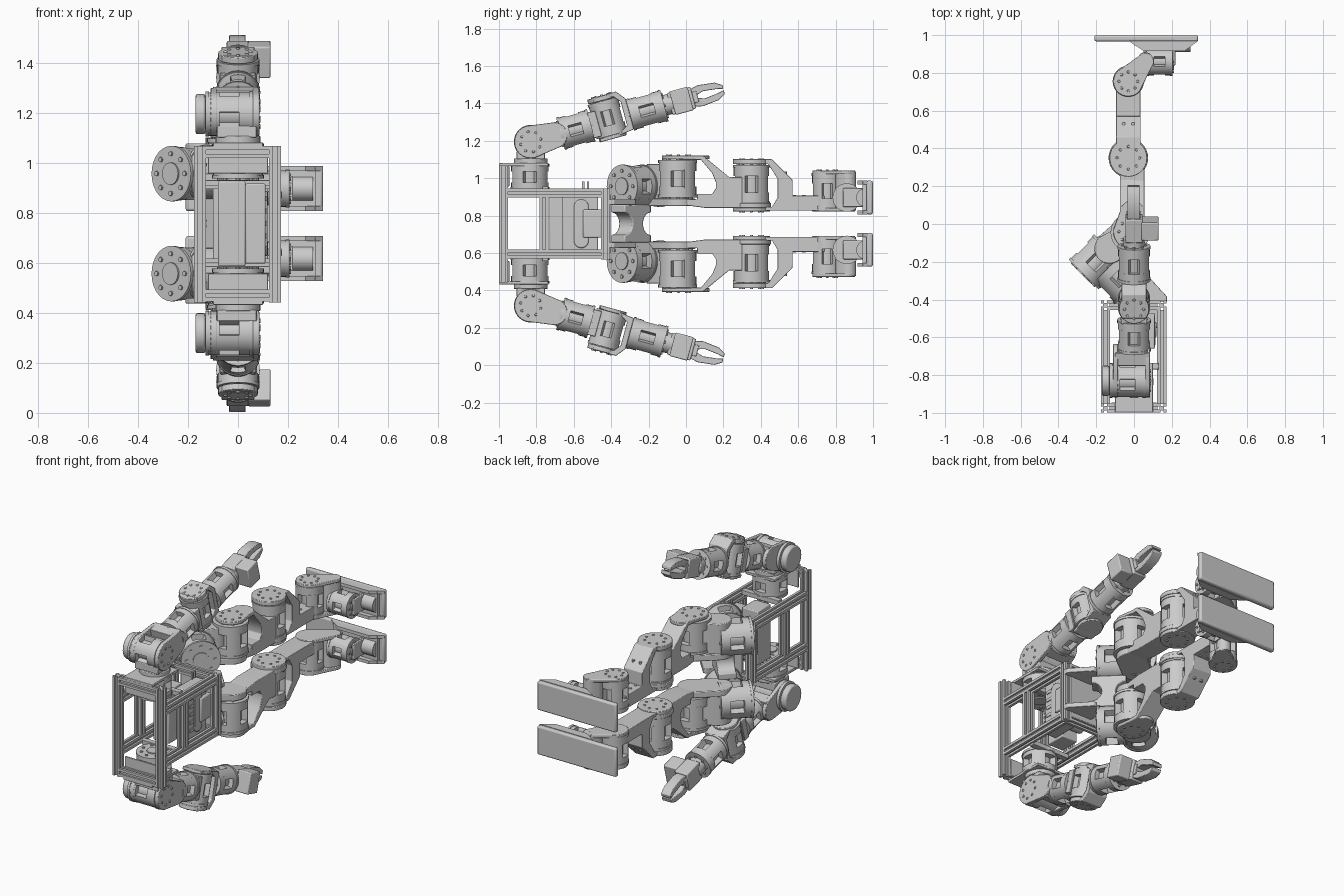
import bpy, bmesh, math
from mathutils import Matrix, Vector

if "Cube" in bpy.data.objects:
    bpy.data.objects.remove(bpy.data.objects["Cube"])

MID = 0.757                      # the robot mirrors about this height
I = Matrix.Identity(4)
ALONG_X = Matrix(((0, 0, 1, 0), (1, 0, 0, 0), (0, 1, 0, 0), (0, 0, 0, 1)))  # (y,z) profile
ALONG_Y = Matrix(((0, 1, 0, 0), (0, 0, 1, 0), (1, 0, 0, 0), (0, 0, 0, 1)))  # (z,x) profile
T = lambda x, y, z: Matrix.Translation((x, y, z))


def part(name, shapes, frame=I, mirror=True, bevel=0.0):
    """Extrude each (profile, start, end, matrix) into one object, on one or both sides."""
    for s in ((1, -1) if mirror else (1,)):
        bm = bmesh.new()
        for pts, a, b, m in shapes:
            m = T(0, 0, MID) @ Matrix.Diagonal((1, 1, s, 1)) @ frame @ m
            lo = [bm.verts.new(m @ Vector((p[0], p[1], a))) for p in pts]
            hi = [bm.verts.new(m @ Vector((p[0], p[1], b))) for p in pts]
            bm.faces.new(lo[::-1])
            bm.faces.new(hi)
            n = len(pts)
            for i in range(n):
                j = (i + 1) % n
                bm.faces.new((lo[i], lo[j], hi[j], hi[i]))
        bmesh.ops.recalc_face_normals(bm, faces=bm.faces)
        me = bpy.data.meshes.new(name)
        bm.to_mesh(me)
        bm.free()
        me.shade_smooth()
        me.set_sharp_from_angle(angle=math.radians(32))
        ob = bpy.data.objects.new(name + ("" if not mirror else "_left" if s > 0 else "_right"), me)
        bpy.context.collection.objects.link(ob)
        if bevel:
            mod = ob.modifiers.new("edge", 'BEVEL')
            mod.width, mod.segments, mod.limit_method = bevel, 2, 'ANGLE'


def box(x0, x1, y0, y1, z0, z1):
    return ([(x0, y0), (x1, y0), (x1, y1), (x0, y1)], z0, z1, I)


def arc(r, a0=0, a1=360, n=28, c=(0, 0)):
    full = a1 - a0 == 360
    k = n if full else n + 1
    return [(c[0] + r * math.cos(math.radians(a0 + (a1 - a0) * i / n)),
             c[1] + r * math.sin(math.radians(a0 + (a1 - a0) * i / n))) for i in range(k)]


def capsule(a, b, ra, rb):
    t = math.degrees(math.atan2(b[1] - a[1], b[0] - a[0]))
    return arc(rb, t - 90, t + 90, 12, b) + arc(ra, t + 90, t + 270, 12, a)


def bolts(r, c, z0, z1, m=I, n=8, size=.008):
    return [(arc(size, n=8, c=p), z0, z1, m) for p in arc(r, n=n, c=c)]


def motor(name, c, axis, r, h, frame=I, turn=45):
    """Drum with four recessed windows, end lips, hubs and a ring of bolts."""
    m = T(*c) @ Vector(axis).to_track_quat('Z', 'Y').to_matrix().to_4x4()
    e = h / 2
    sh = [(arc(r), -e, -e * .42, m), (arc(r), e * .42, e, m), (arc(r * .65), -e, e, m)]
    for k in range(4):
        a = turn + 90 * k
        sh.append((arc(r, a - 24, a + 24, 5) + arc(r * .6, a + 24, a - 24, 5), -e * .5, e * .5, m))
    for s in (-1, 1):
        z = sorted((s * e, s * (e - .015)))
        sh.append((arc(r * 1.04), z[0], z[1], m))
        z = sorted((s * e, s * (e + .007)))
        sh.append((arc(r * .42, n=20), z[0], z[1], m))
        sh += bolts(r * .74, (0, 0), z[0], z[1], m, 8, r * .09)
    part(name, sh, frame)


# ---- torso frame of slotted rails
w, g, d = .024, .008, .012
side = [(w, -w), (w, -g), (w - d, -g), (w - d, g), (w, g)]
SLOT = []
for k in range(4):
    c, s = round(math.cos(k * math.pi / 2)), round(math.sin(k * math.pi / 2))
    SLOT += [(x * c - y * s, x * s + y * c) for x, y in side]
rails = []
for x in (-.152, .147):
    rails += [(SLOT, -.315, .31, T(x, -.975, 0)), (SLOT, -.19, .187, T(x, -.43, 0)),
              (SLOT, -.14, .14, T(x, -.76, 0))]
    for z in (-.163, .163):
        rails.append((SLOT, -.952, -.454, T(x, 0, z) @ ALONG_Y))
for y, z in ((-.975, .287), (-.43, .163)):
    for s in (-1, 1):
        rails.append((SLOT, -.129, .124, T(0, y, s * z) @ ALONG_X))
part("torso_frame_rails", rails, mirror=False)

# ---- torso contents
part("electronics_panel", [box(-.08, .03, -.73, -.6, -.17, .17), box(.03, .11, -.66, -.47, -.16, .16)],
     mirror=False, bevel=.006)
part("vent_slots", [box(.108, .115, -.64, -.6, z - .01, z + .01) for z in (-.1, -.05, 0, .05, .1)], mirror=False)
part("battery_pack", [box(-.06, .13, -.55, -.45, -.075, .075),
                      (capsule((-.56, -.09), (-.56, .09), .04, .04), -.08, .118, ALONG_X)], mirror=False, bevel=.006)
part("rear_plate", [box(-.1, .12, -.43, -.405, -.16, .16)], mirror=False, bevel=.004)
part("cable_stubs", [box(.06, .07, y, y + .012, .18, .225) for y in (-.555, -.53)], mirror=False)
part("shoulder_mount", [box(-.1, .1, -.998, -.735, .308, .325), box(-.12, .12, -.955, -.945, .2, .31),
                        box(-.13, .13, -.77, -.735, .17, .2)], bevel=.003)
motor("shoulder_yaw_motor", (0, -.835, .25), (0, 0, 1), .1, .14)
part("shoulder_neck", [(arc(.09), .32, .35, T(0, -.83, 0)), box(-.085, .075, -.905, -.755, .345, .39)], bevel=.004)

# ---- pelvis and hips
waist = [(-.1, -.1), (.1, -.1)] + arc(.06, 270, 90, 10, (.1, 0)) + [(.1, .1), (-.1, .1)] + arc(.06, 90, -90, 10, (-.1, 0))
diag = T(-.065, -.295, 0) @ Matrix.Rotation(math.radians(-45), 4, 'Z')
profile_xz = Matrix(((1, 0, 0, 0), (0, 0, -1, 0), (0, 1, 0, 0), (0, 0, 0, 1)))
part("pelvis_saddle", [(waist, -.055, .05, diag @ profile_xz)], mirror=False, bevel=.006)
part("pelvis_brace", [([(.05, -.27), (.07, -.27), (.175, -.385), (.175, -.41), (-.02, -.41), (-.02, -.35)], z, z + .03, I)
                      for z in (.1, -.13)], mirror=False, bevel=.003)
motor("hip_yaw_motor", (-.075, -.285, .2), (1, -1, 0), .112, .16)
motor("hip_roll_motor", (-.2, -.2, .2), (1, 1, 0), .107, .19)
yoke = capsule((-.13, -.13), (-.02, -.04), .085, .09)
part("hip_yoke", [(yoke, .095, .135, I), (capsule((-.13, -.13), (-.09, -.1), .08, .07), .1, .32, I)], bevel=.004)
motor("hip_pitch_motor", (-.02, -.045, .24), (0, 0, 1), .1, .2)

# ---- thigh, knee and shin
part("thigh_bracket", [
    ([(-.05, .365), (.09, .365), (.23, .25), (.3, .25), (.3, .115), (.4, .115), (.4, .085), (.1, .085),
      (-.05, .105), (-.05, .13), (.06, .13), (.06, .16), (.14, .16), (.16, .19), (.16, .22), (.14, .27),
      (.08, .342), (-.05, .342)], -.075, .055, ALONG_X),
    (capsule((-.02, -.04), (-.01, .06), .09, .065), .345, .365, I),
    (arc(.105, c=(-.03, .35)), .085, .11, I)] + bolts(.06, (-.02, -.04), .36, .37), bevel=.003)
motor("knee_motor", (-.03, .35, .21), (0, 0, 1), .095, .21)
part("shin_bracket", [
    ([(.33, .345), (.46, .345), (.57, .235), (.57, .15), (.74, .15), (.74, .07), (.3, .07), (.3, .09), (.46, .09),
      (.49, .14), (.49, .24), (.44, .318), (.33, .318)], -.095, .035, ALONG_X),
    (arc(.1, c=(-.03, .35)), .318, .345, I), (arc(.1, c=(-.03, .35)), .065, .09, I),
    (arc(.08, c=(-.03, .755)), .065, .085, I)]
    + bolts(.06, (-.03, .35), .34, .35) + bolts(.06, (-.03, .35), .06, .07), bevel=.003)
part("leg_bolts", [(arc(.009, n=8, c=(-.03 + dx, y)), .075, z, I)
                   for dx in (-.025, .025) for y, z in ((.53, .28), (.58, .154), (.63, .154))])

# ---- ankle and foot
motor("ankle_pitch_motor", (-.03, .755, .175), (0, 0, 1), .08, .19)
link = capsule((-.03, .755), (.06, .86), .08, .045)
part("ankle_yoke", [(link, .265, .285, I), (link, .065, .085, I),
                    (capsule((.04, .84), (.06, .87), .04, .04), .07, .28, I)]
     + bolts(.05, (-.03, .755), .28, .29), bevel=.003)
motor("ankle_roll_motor", (.135, .86, .14), (1, 0, 0), .073, .14)
wedge = [(-.03, .97), (.34, .97), (.27, .917), (.05, .917)]
part("foot_plate", [([(-.21, .999), (.34, .999), (.34, .965), (-.21, .967)], .05, .23, I)], bevel=.01)
part("foot_gusset", [(wedge, .05, .07, I), (wedge, .21, .23, I), box(.0, .31, .945, .975, .055, .225),
                     (arc(.05, 90, 270, 12, (.96, .14)), .19, .3, ALONG_X)])
part("foot_lugs", [box(.05, .065, .84, .95, .09, .19), box(.205, .22, .84, .95, .09, .19)], bevel=.004)

# ---- arm, in a frame pointing along the arm (local y)
ARM = T(0, -.83, 1.195 - MID) @ Matrix.Rotation(math.radians(15.2), 4, 'X')
motor("shoulder_pitch_motor", (-.035, 0, 0), (1, 0, 0), .087, .19, ARM)
part("shoulder_flange", [(arc(.08), -.17, -.13, ALONG_X)], ARM, bevel=.008)
fork = capsule((0, 0), (.13, 0), .088, .07)
part("upper_arm_fork", [(fork, .06, .085, ALONG_X), (fork, -.11, -.085, ALONG_X),
                        box(-.1, .08, .1, .17, -.068, .068)] + bolts(.055, (0, 0), .08, .09, ALONG_X), ARM, bevel=.003)
motor("upper_arm_motor", (0, .25, 0), (0, 1, 0), .086, .17, ARM)
motor("elbow_motor", (0, .43, .015), (0, 0, 1), .082, .19, ARM)
part("elbow_bracket", [
    ([(.38, .14), (.51, .14), (.55, .09), (.55, -.08), (.4, -.1), (.36, -.1), (.36, -.082), (.48, -.075),
      (.52, -.05), (.52, .08), (.49, .117), (.38, .117)], -.065, .065, ALONG_X),
    (arc(.08, c=(0, .43)), .112, .138, I), (arc(.075, c=(0, .43)), -.1, -.08, I),
    box(-.07, .07, .33, .375, -.07, .07)] + bolts(.05, (0, .43), .135, .145), ARM, bevel=.003)
motor("forearm_motor", (0, .645, 0), (0, 1, 0), .084, .19, ARM)
part("wrist_block", [(arc(.055), .73, .79, ALONG_Y), box(-.045, .045, .77, .9, -.06, .06),
                     box(.04, .13, .785, .885, -.065, .065)], ARM, bevel=.006)
finger = [(.88, .008), (.88, .045), (.94, .058), (1.03, .048), (1.068, .025), (1.068, .004), (1.03, .012),
          (.96, .02), (.92, .008)]
part("gripper_fingers", [([(u, s * n) for u, n in finger], -.035, .03, ALONG_X) for s in (1, -1)]
     + [box(-.04, .035, .88, .925, -.03, .03)], ARM, bevel=.003)
